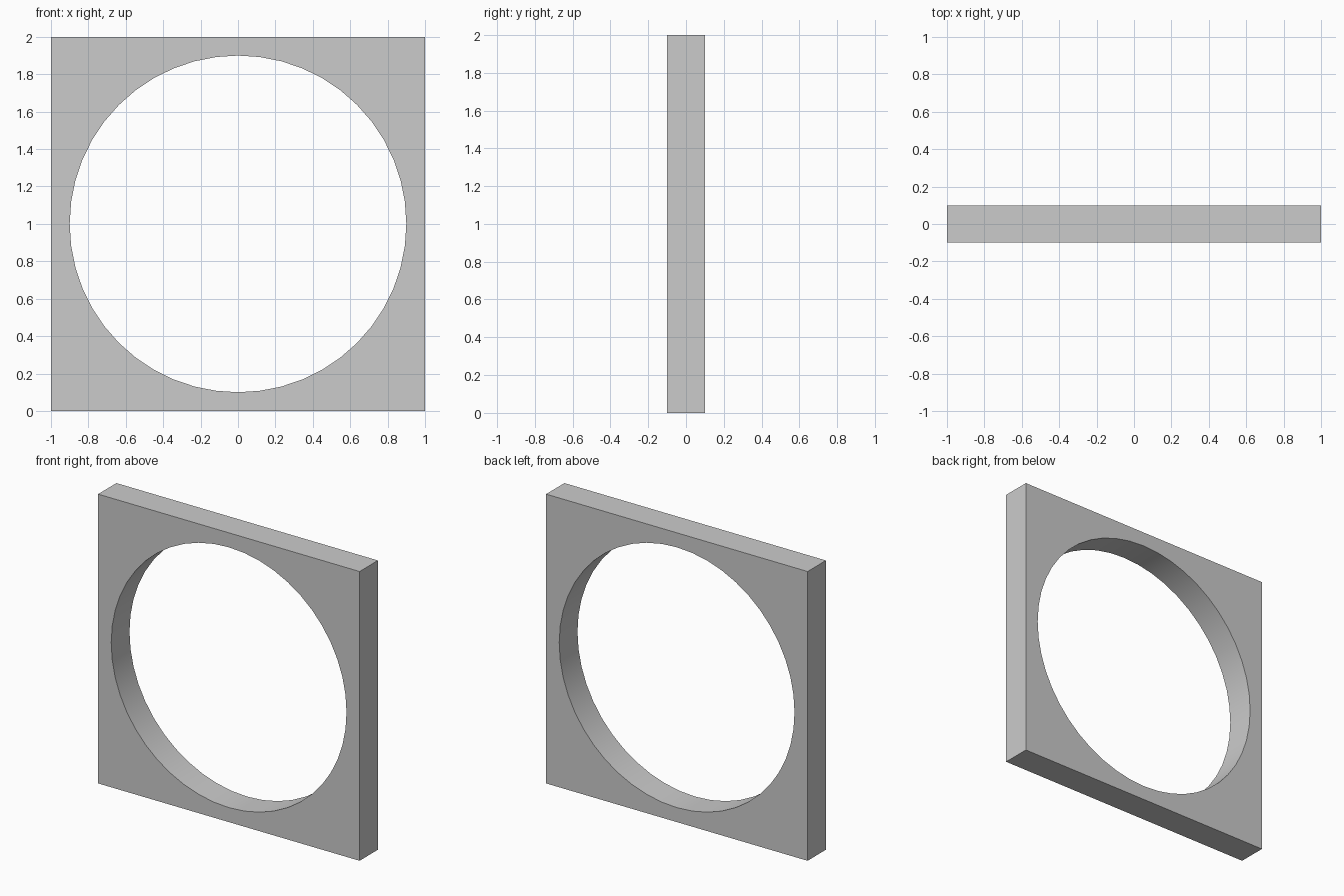
import bpy, bmesh
from math import sin, cos, pi

if "Cube" in bpy.data.objects:
    bpy.data.objects.remove(bpy.data.objects["Cube"])

HALF, DEPTH, RADIUS, SIDES = 1.0, 0.1, 0.9, 48

bm = bmesh.new()


def ring(y, square):
    """Loop of vertices around the hole, or pushed out to the square edge."""
    verts = []
    for i in range(SIDES):
        a = 2 * pi * i / SIDES
        r = HALF / max(abs(cos(a)), abs(sin(a))) if square else RADIUS
        verts.append(bm.verts.new((r * cos(a), y, HALF + r * sin(a))))
    return verts


# Square frame with a round opening: four loops bridged into a closed band
loops = [ring(-DEPTH, False), ring(-DEPTH, True), ring(DEPTH, True), ring(DEPTH, False)]
for k in range(4):
    a, b = loops[k], loops[(k + 1) % 4]
    for i in range(SIDES):
        j = (i + 1) % SIDES
        bm.faces.new((a[i], a[j], b[j], b[i]))
bmesh.ops.recalc_face_normals(bm, faces=bm.faces)

mesh = bpy.data.meshes.new("square_frame")
bm.to_mesh(mesh)
bm.free()
frame = bpy.data.objects.new("square_frame", mesh)
bpy.context.collection.objects.link(frame)

# Smooth opening, crisp outer edges
bpy.context.view_layer.objects.active = frame
frame.select_set(True)
bpy.ops.object.shade_smooth_by_angle(angle=pi / 6)
